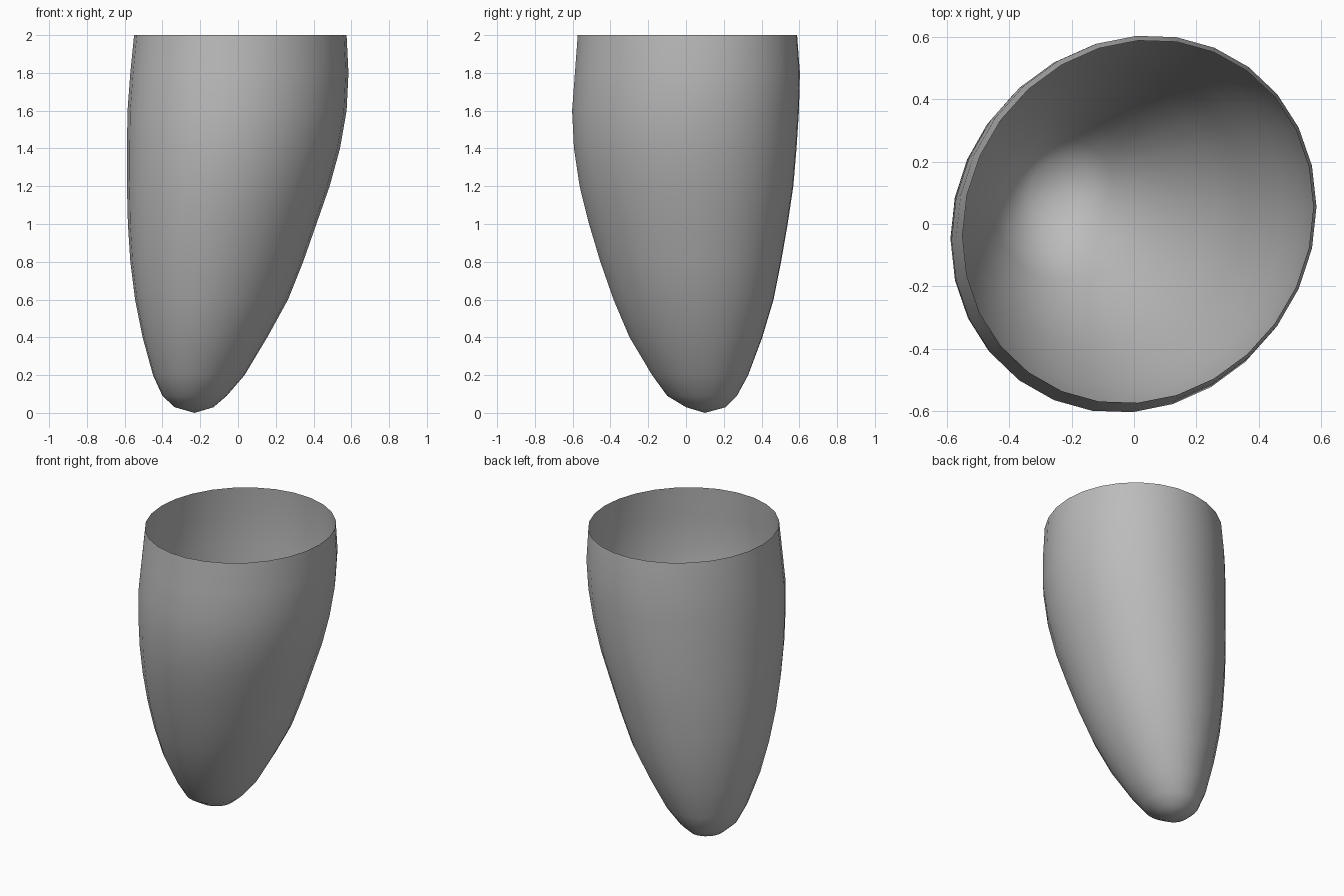
import bpy
import bmesh
import math

SEGMENTS = 28
SKEW = 0.08  # leans each oval towards the diagonal

cube = bpy.data.objects.get("Cube")
if cube:
    bpy.data.objects.remove(cube, do_unlink=True)

# Plain grey material
grey = bpy.data.materials.new("plain grey")
grey.use_nodes = True
colour = (0.5, 0.5, 0.5, 1)
grey.diffuse_color = colour
grey.node_tree.nodes["Principled BSDF"].inputs["Base Color"].default_value = colour

# Oval sections from rim to tip: height, x from, x to, y from, y to
sections = [
    (2.0, -.55, .575, -.575, .59),
    (1.8, -.57, .585, -.59, .605),
    (1.6, -.585, .575, -.605, .6),
    (1.4, -.588, .54, -.595, .587),
    (1.2, -.588, .485, -.565, .57),
    (1.0, -.583, .415, -.515, .54),
    (.8, -.57, .345, -.455, .505),
    (.6, -.545, .265, -.385, .465),
    (.4, -.505, .155, -.3, .405),
    (.2, -.45, .035, -.18, .33),
    (.09, -.4, -.06, -.1, .27),
    (.03, -.335, -.13, 0, .21),
]


def add_ring(bm, z, x0, x1, y0, y1):
    ring = []
    for i in range(SEGMENTS):
        t = math.tau * i / SEGMENTS
        x = (x0 + x1) / 2 + (x1 - x0) / 2 * math.cos(t)
        y = (y0 + y1) / 2 + (y1 - y0) / 2 * math.sin(t + SKEW)
        ring.append(bm.verts.new((x, y, z)))
    return ring


# Open shell: bridge the sections and close the tip
bm = bmesh.new()
rings = [add_ring(bm, *s) for s in sections]
tip = bm.verts.new((-.23, .1, 0))
for upper, lower in zip(rings, rings[1:]):
    for i in range(SEGMENTS):
        j = (i + 1) % SEGMENTS
        bm.faces.new((upper[i], lower[i], lower[j], upper[j]))
for i in range(SEGMENTS):
    bm.faces.new((rings[-1][i], tip, rings[-1][(i + 1) % SEGMENTS]))
bmesh.ops.recalc_face_normals(bm, faces=bm.faces)
# The outside faces away from the axis
bm.faces.ensure_lookup_table()
if bm.faces[0].normal.x < 0:
    bmesh.ops.reverse_faces(bm, faces=bm.faces)
for face in bm.faces:
    face.smooth = True

mesh = bpy.data.meshes.new("tapered_cup")
bm.to_mesh(mesh)
bm.free()
mesh.materials.append(grey)
cup = bpy.data.objects.new("tapered_cup", mesh)
bpy.context.collection.objects.link(cup)
